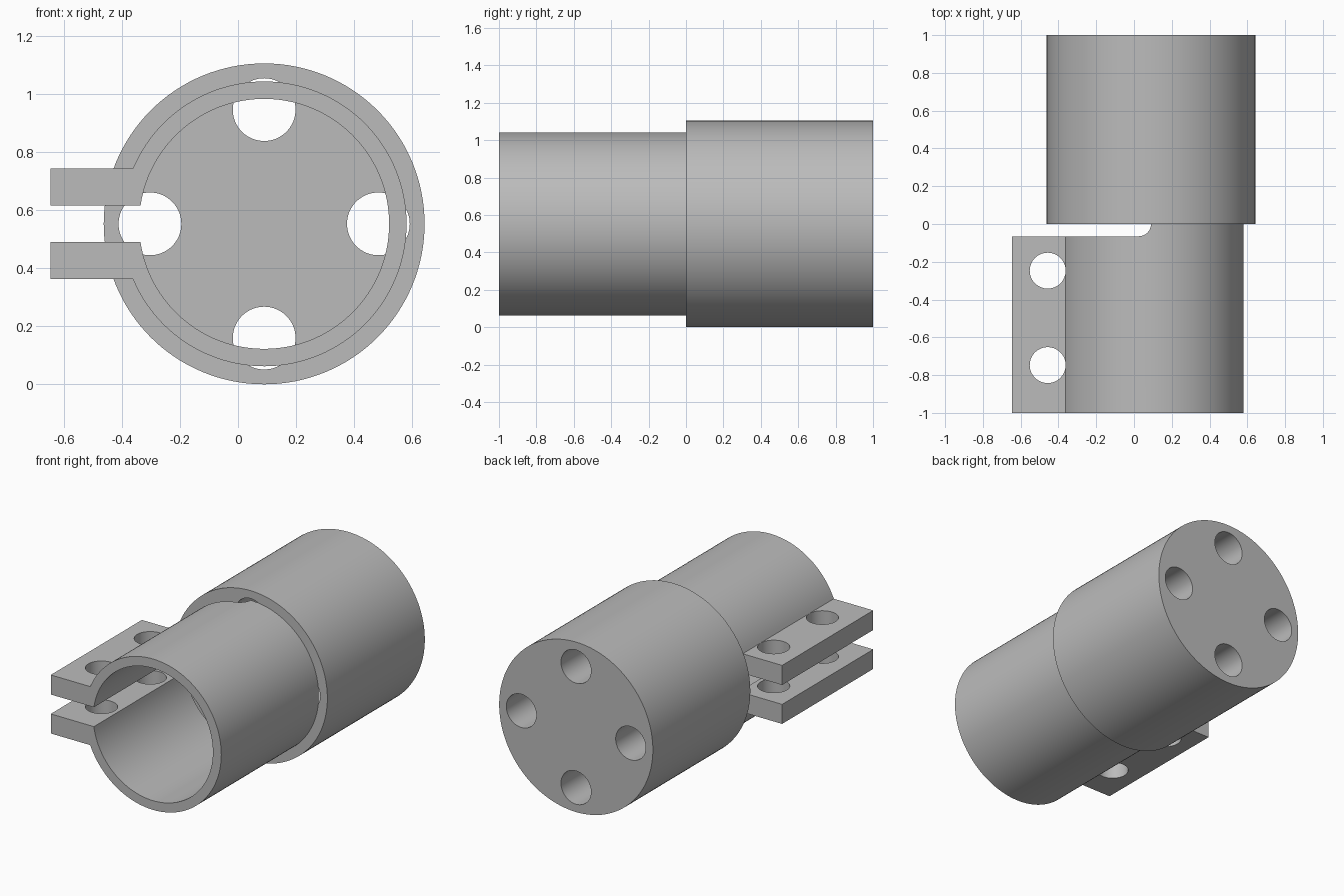
import bpy
import bmesh
from math import cos, sin, pi, asin, sqrt
from mathutils import Vector

if "Cube" in bpy.data.objects:
    bpy.data.objects.remove(bpy.data.objects["Cube"], do_unlink=True)

CX, CZ = 0.09, 0.552            # axis of the tube
R_BODY, R_OUT, R_IN = 0.552, 0.49, 0.43
GAP, TOP = 0.063, 0.19          # flange inner and outer half heights
X_END, SLOT = -0.645, 0.065

grey = bpy.data.materials.new("plain grey")
grey.use_nodes = True
grey.diffuse_color = (0.5, 0.5, 0.5, 1)
grey.node_tree.nodes["Principled BSDF"].inputs["Base Color"].default_value = (0.5, 0.5, 0.5, 1)


def prism(name, points, depth):
    """Extrude a closed outline of 3D points along the depth vector."""
    bm = bmesh.new()
    face = bm.faces.new([bm.verts.new(p) for p in points])
    ext = bmesh.ops.extrude_face_region(bm, geom=[face], use_keep_orig=True)
    moved = [g for g in ext["geom"] if isinstance(g, bmesh.types.BMVert)]
    bmesh.ops.translate(bm, verts=moved, vec=Vector(depth))
    bmesh.ops.recalc_face_normals(bm, faces=bm.faces)
    mesh = bpy.data.meshes.new(name)
    bm.to_mesh(mesh)
    bm.free()
    mesh.materials.append(grey)
    obj = bpy.data.objects.new(name, mesh)
    bpy.context.collection.objects.link(obj)
    return obj


def arc(r, a0, a1, n):
    return [(r * cos(a0 + (a1 - a0) * i / n), r * sin(a0 + (a1 - a0) * i / n))
            for i in range(n + 1)]


def circle_xz(x, z, r, y, n=64):
    return [(x + u, y, z + v) for u, v in arc(r, 0, 2 * pi, n)[:-1]]


def cut(obj, cutter):
    mod = obj.modifiers.new("cut", "BOOLEAN")
    mod.operation, mod.solver, mod.object = "DIFFERENCE", "EXACT", cutter
    cutter.hide_render = True
    bpy.context.view_layer.objects.active = obj
    bpy.ops.object.modifier_apply(modifier=mod.name)
    bpy.data.objects.remove(cutter, do_unlink=True)


def finish(obj):
    bpy.ops.object.select_all(action="DESELECT")
    obj.select_set(True)
    bpy.context.view_layer.objects.active = obj
    bpy.ops.object.shade_smooth_by_angle(angle=pi / 6)


# Solid rear body with four lengthwise holes
body = prism("rear_body", circle_xz(CX, CZ, R_BODY, 0, 128), (0, 1, 0))
for k in range(4):
    a = k * pi / 2
    cut(body, prism("hole_cutter", circle_xz(CX + 0.393 * cos(a), CZ + 0.393 * sin(a), 0.108, -0.1),
                    (0, 1.2, 0)))
finish(body)

# Split clamp tube and its two flanges, as one outline
a_out, a_in = asin(TOP / R_OUT), asin(GAP / R_IN)
outline = [(X_END - CX, GAP), (X_END - CX, TOP)]
outline += arc(R_OUT, pi - a_out, a_out - pi, 112)
outline += [(X_END - CX, -TOP), (X_END - CX, -GAP)]
outline += arc(R_IN, a_in - pi, pi - a_in, 120)
clamp = prism("clamp_tube", [(CX + u, -1, CZ + v) for u, v in outline], (0, 1, 0))

# Slot with a rounded end that frees the clamping half from the body
slot = [(-1, 0.05), (-1, -SLOT)]
slot += [(CX - SLOT + u, v) for u, v in arc(SLOT, -pi / 2, 0, 12)]
slot += [(CX, 0.05)]
cut(clamp, prism("slot_cutter", [(x, y, -0.2) for x, y in slot], (0, 0, 1.6)))

# Bolt holes through both flanges
for y in (-0.247, -0.747):
    ring = [(-0.457 + u, y + v, 0.2) for u, v in arc(0.095, 0, 2 * pi, 64)[:-1]]
    cut(clamp, prism("bolt_cutter", ring, (0, 0, 0.7)))
finish(clamp)
